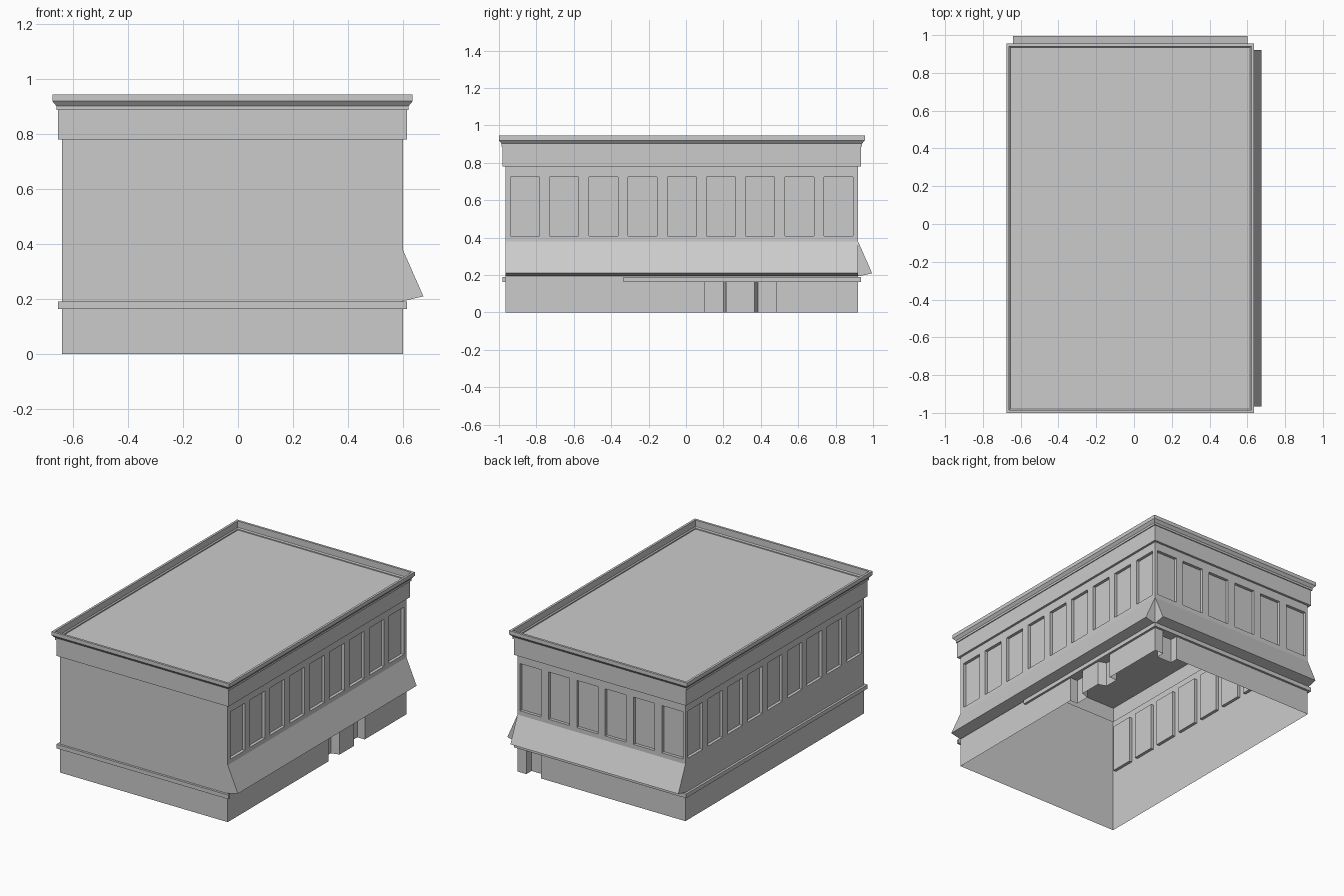
import bpy, bmesh
from mathutils import Vector

cube = bpy.data.objects.get("Cube")
if cube:
    bpy.data.objects.remove(cube)

# Single plain material
grey = bpy.data.materials.new("plain_grey")
grey.use_nodes = True
colour = (0.6, 0.6, 0.6, 1)
grey.diffuse_color = colour
grey.node_tree.nodes["Principled BSDF"].inputs["Base Color"].default_value = colour

# Building footprint
X0, X1, Y0, Y1 = -0.64, 0.60, -0.965, 0.92
WALL_TOP = 0.78
UP = Vector((0, 0, 1))

# Each side: point on the wall plane, direction along it (outward = along x up)
SIDES = {
    "front": (Vector((0, Y0, 0)), Vector((1, 0, 0))),
    "back": (Vector((0, Y1, 0)), Vector((-1, 0, 0))),
    "left": (Vector((X1, 0, 0)), Vector((0, 1, 0))),
    "right": (Vector((X0, 0, 0)), Vector((0, -1, 0))),
}
SPAN = {"front": (X0, X1), "back": (-X1, -X0), "left": (Y0, Y1), "right": (-Y1, -Y0)}


def place(side, u, out, z):
    origin, along = SIDES[side]
    return origin + along * u + along.cross(UP) * out + UP * z


def finish(name, bm, recalc=False):
    bmesh.ops.remove_doubles(bm, verts=bm.verts, dist=0.0001)
    if recalc:
        bmesh.ops.recalc_face_normals(bm, faces=bm.faces)
    mesh = bpy.data.meshes.new(name)
    bm.to_mesh(mesh)
    bm.free()
    mesh.materials.append(grey)
    bpy.context.collection.objects.link(bpy.data.objects.new(name, mesh))


def wall(side, recesses):
    """Thin wall with recesses (u0, u1, z0, z1, depth, slant0, slant1)."""
    bm = bmesh.new()

    def quad(*pts):
        bm.faces.new([bm.verts.new(place(side, *p)) for p in pts])

    us = sorted(set(SPAN[side]) | {u for r in recesses for u in r[:2]})
    zs = sorted({0, WALL_TOP} | {z for r in recesses for z in r[2:4]})
    for ua, ub in zip(us, us[1:]):
        for za, zb in zip(zs, zs[1:]):
            u, z = (ua + ub) / 2, (za + zb) / 2
            if not any(r[0] < u < r[1] and r[2] < z < r[3] for r in recesses):
                quad((ua, 0, za), (ub, 0, za), (ub, 0, zb), (ua, 0, zb))
    for u0, u1, z0, z1, depth, s0, s1 in recesses:
        rim = [(u0, 0, z0), (u1, 0, z0), (u1, 0, z1), (u0, 0, z1)]
        a, b = u0 + s0, u1 - s1
        base = [(a, -depth, z0), (b, -depth, z0), (b, -depth, z1), (a, -depth, z1)]
        quad(*base)
        for i in range(4):
            j = (i + 1) % 4
            if i or z0 > 0:      # doorways have no sill
                quad(rim[i], rim[j], base[j], base[i])
    finish(side + "_wall", bm)


def moulding(name, side, profile, u0, u1):
    """Solid strip of constant (out, z) profile along a wall."""
    bm = bmesh.new()
    ends = [[bm.verts.new(place(side, u, o, z)) for o, z in profile] for u in (u0, u1)]
    bm.faces.new(ends[0])
    bm.faces.new(ends[1][::-1])
    n = len(profile)
    for i in range(n):
        j = (i + 1) % n
        bm.faces.new((ends[0][i], ends[0][j], ends[1][j], ends[1][i]))
    finish(name, bm, recalc=True)


def windows(side, count):
    middle = sum(SPAN[side]) / 2
    centres = [middle + 0.2095 * (i - (count - 1) / 2) for i in range(count)]
    return [(c - 0.0775, c + 0.0775, 0.41, 0.725, 0.02, 0, 0) for c in centres]


# Walls with windows and recessed doorways
DOOR = 0.165
wall("front", [])
wall("right", windows("right", 9))
wall("back", windows("back", 6) + [(-0.535, -0.425, 0, DOOR, 0.055, 0, 0)])
wall("left", windows("left", 9) + [(0.10, 0.215, 0, DOOR, 0.055, 0, 0.015),
                                   (0.365, 0.48, 0, DOOR, 0.055, 0.02, 0)])

# Ledge above the ground floor
LEDGE = [(0, 0.163), (0.015, 0.163), (0.015, 0.19), (0, 0.19)]
for side in ("front", "back"):
    a, b = SPAN[side]
    moulding(side + "_ledge", side, LEDGE, a - 0.015, b + 0.015)
moulding("right_ledge", "right", LEDGE, *SPAN["right"])
moulding("left_ledge", "left", LEDGE, -0.335, Y1)

# Sloping awnings on the two street sides
AWNING = [(0, 0.38), (0.075, 0.21), (0.01, 0.194), (0, 0.194)]
for side in ("left", "back"):
    moulding(side + "_awning", side, AWNING, *SPAN[side])

# Cornice with flared top, parapet rim and sunken roof
bm = bmesh.new()
rings = []
for out, z in [(0, 0.78), (0.015, 0.78), (0.015, 0.895), (0.036, 0.92),
               (0.036, 0.945), (0.021, 0.945), (0.021, 0.888)]:
    xa, xb, ya, yb = X0 - out, X1 + out, Y0 - out, Y1 + out
    rings.append([bm.verts.new((x, y, z)) for x, y in
                  ((xa, ya), (xb, ya), (xb, yb), (xa, yb))])
for low, high in zip(rings, rings[1:]):
    for i in range(4):
        j = (i + 1) % 4
        bm.faces.new((low[i], low[j], high[j], high[i]))
bm.faces.new(rings[-1])
finish("cornice_and_roof", bm)
